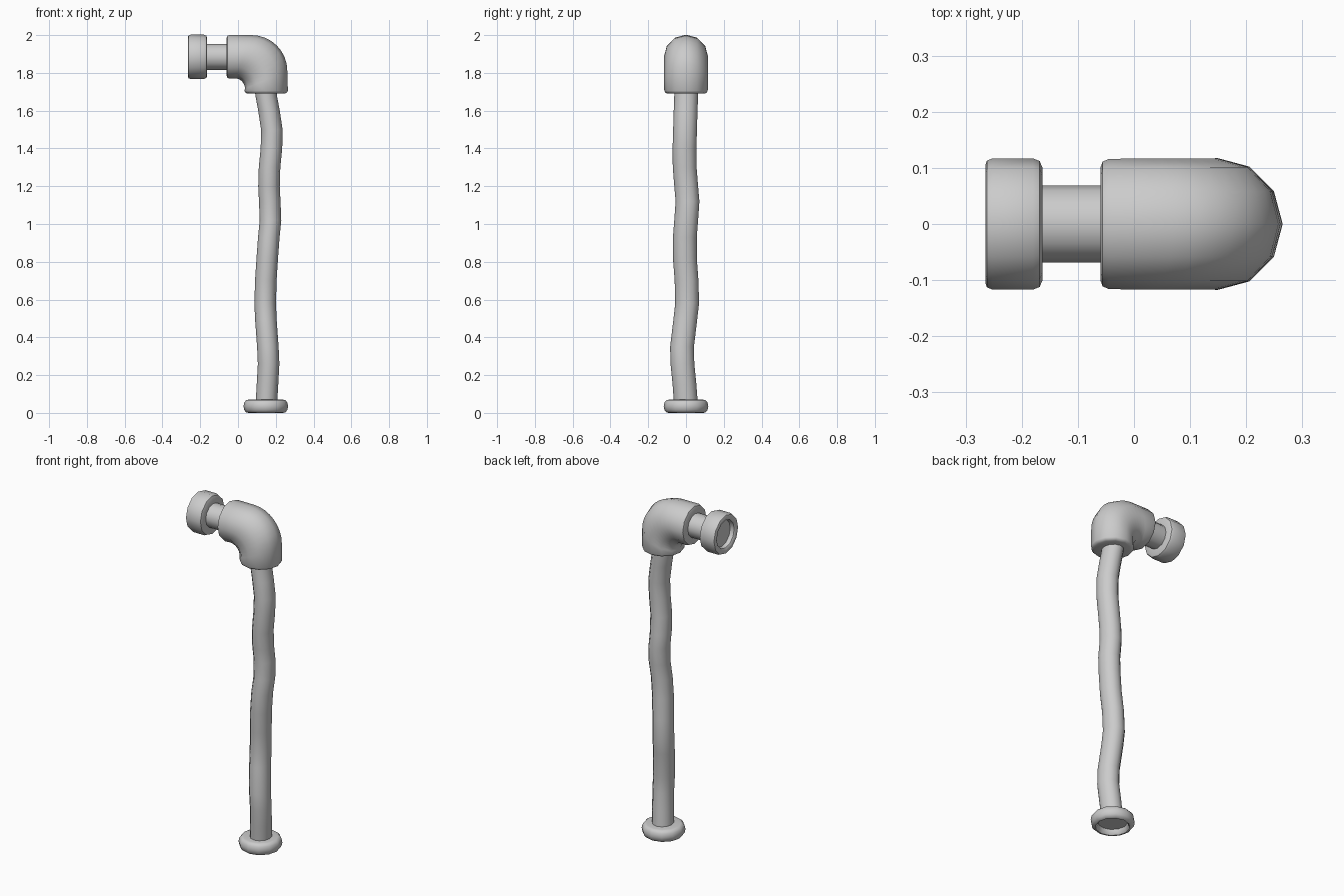
import bpy, bmesh, math
from mathutils import Vector

if "Cube" in bpy.data.objects:
    bpy.data.objects.remove(bpy.data.objects["Cube"])

SIDES = 12
Y = Vector((0, 1, 0))


def loft(name, stations, angle=40):
    """Skin 12-sided rings; station = (centre, in-plane half axis, y radius)."""
    bm = bmesh.new()
    rings = []
    for c, u, ry in stations:
        ring = []
        for i in range(SIDES):
            t = 2 * math.pi * i / SIDES
            ring.append(bm.verts.new(Vector(c) + Vector(u) * math.cos(t) + Y * ry * math.sin(t)))
        rings.append(ring)
    for a, b in zip(rings, rings[1:]):
        for i in range(SIDES):
            j = (i + 1) % SIDES
            bm.faces.new((a[i], a[j], b[j], b[i]))
    bm.faces.new(rings[0])
    bm.faces.new(rings[-1])
    bmesh.ops.recalc_face_normals(bm, faces=bm.faces)
    mesh = bpy.data.meshes.new(name)
    bm.to_mesh(mesh)
    bm.free()
    ob = bpy.data.objects.new(name, mesh)
    bpy.context.collection.objects.link(ob)
    bpy.ops.object.select_all(action='DESELECT')
    ob.select_set(True)
    bpy.context.view_layer.objects.active = ob
    bpy.ops.object.shade_smooth_by_angle(angle=math.radians(angle))
    return ob


def round_x(profile, z=1.885):
    return [((x, 0, z), (0, 0, r), r) for x, r in profile]


def round_z(profile, x=0.147):
    return [((x, 0, z), (r, 0, 0), r) for z, r in profile]


# End cap with a recessed face
loft("end_cap", round_x([(-0.235, 0.078), (-0.258, 0.082), (-0.265, 0.092), (-0.265, 0.105),
                         (-0.262, 0.113), (-0.252, 0.117), (-0.18, 0.117), (-0.168, 0.112),
                         (-0.163, 0.100), (-0.163, 0.06)]))

# Narrow neck between cap and elbow
loft("neck", round_x([(-0.18, 0.069), (-0.04, 0.069)]))

# Elbow: rings span an inner and an outer arc
elbow = round_x([(-0.06, 0.06), (-0.06, 0.100), (-0.056, 0.111), (-0.045, 0.116)])
for k in range(9):
    t = math.radians(90 - 90 * k / 8)
    d = Vector((math.cos(t), 0, math.sin(t)))
    outer = Vector((0.072, 0, 1.811)) + d * 0.189
    inner = Vector((-0.017, 0, 1.717)) + d * 0.054
    elbow.append(((outer + inner) / 2, (outer - inner) / 2, 0.117))
elbow += round_z([(1.705, 0.115), (1.695, 0.109), (1.69, 0.098), (1.69, 0.05)], 0.149)
loft("elbow", elbow)

# Wavy hose: z, x, y of the centre line
path = [(1.75, 0.143, 0.001), (1.68, 0.149, 0.001), (1.60, 0.164, -0.002), (1.50, 0.179, -0.005),
        (1.40, 0.177, -0.008), (1.30, 0.167, -0.007), (1.20, 0.164, 0.001), (1.12, 0.168, 0.008),
        (1.02, 0.172, 0.001), (0.93, 0.163, -0.006), (0.82, 0.155, -0.006), (0.70, 0.147, 0.003),
        (0.58, 0.144, 0.006), (0.50, 0.147, -0.003), (0.35, 0.158, -0.021), (0.26, 0.162, -0.019),
        (0.15, 0.156, -0.008), (0.03, 0.149, 0.001)]
loft("hose", [((x, y, z), (0.057, 0, 0), 0.063) for z, x, y in path])

# Rounded foot ring with a recessed underside
loft("foot_ring", round_z([(0.030, 0.080), (0.008, 0.084), (0.0, 0.092), (0.003, 0.104),
                           (0.015, 0.114), (0.035, 0.118), (0.055, 0.114), (0.067, 0.104),
                           (0.07, 0.092), (0.07, 0.05)]))
